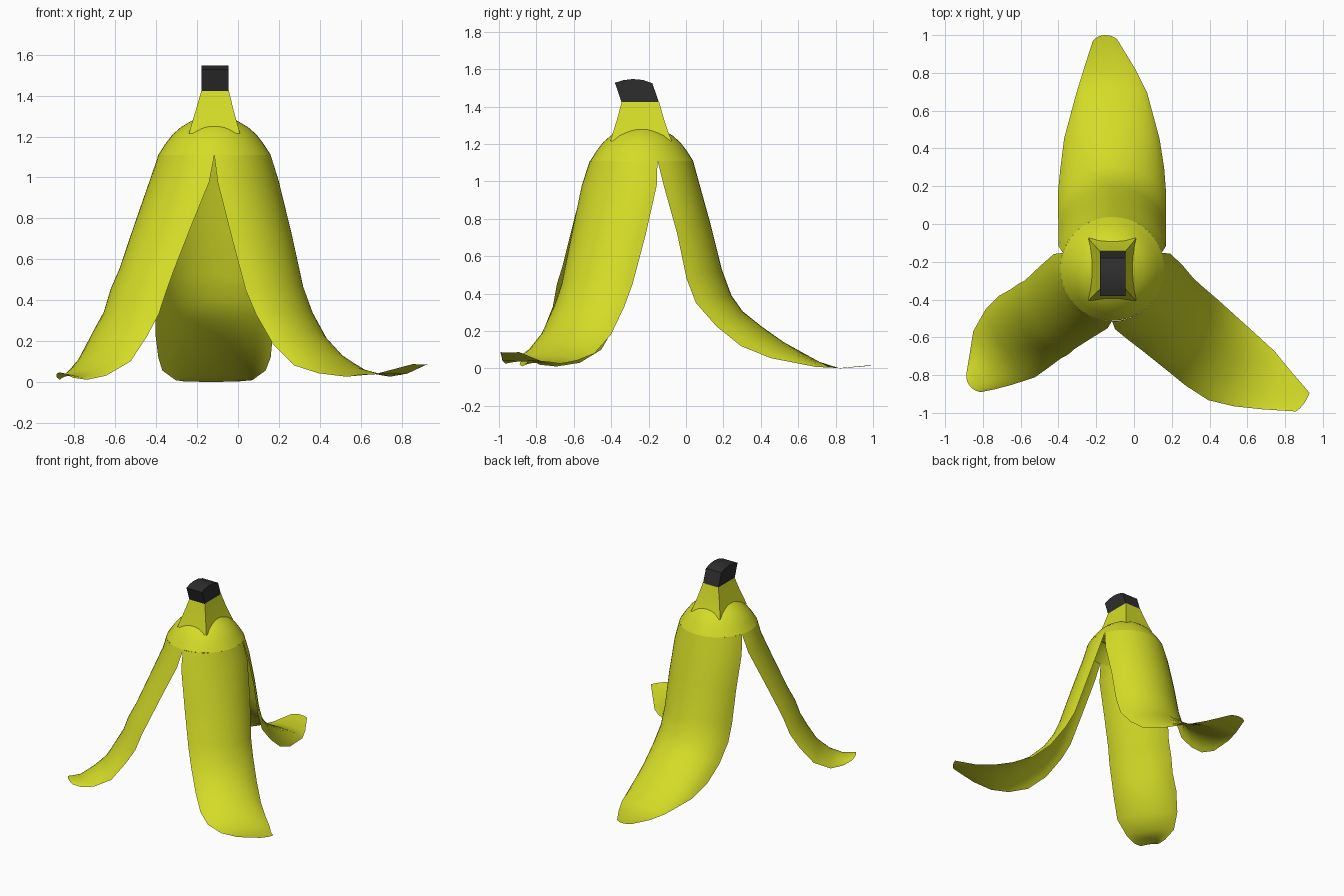
import bpy
import math
from mathutils import Vector

CX, CY = -0.115, -0.237      # axis of the cap


def material(name, colour):
    m = bpy.data.materials.new(name)
    m.diffuse_color = (*colour, 1)
    return m


YELLOW = material("banana yellow", (0.66, 0.72, 0.02))
DARK = material("stem black", (0.027, 0.027, 0.027))


def loft(name, rows, mat, closed=False, caps=False, angle=40):
    """Skin a list of equally long point rows, from top to bottom."""
    n = len(rows[0])
    verts = [p for r in rows for p in r]
    faces = []
    for i in range(len(rows) - 1):
        for j in range(n if closed else n - 1):
            k = (j + 1) % n
            faces.append((i * n + j, (i + 1) * n + j, (i + 1) * n + k, i * n + k))
    if caps:
        faces.append(tuple(range(n)))
        faces.append(tuple(reversed(range(len(verts) - n, len(verts)))))
    me = bpy.data.meshes.new(name)
    me.from_pydata(verts, [], faces)
    me.materials.append(mat)
    ob = bpy.data.objects.new(name, me)
    bpy.context.collection.objects.link(ob)
    bpy.ops.object.select_all(action='DESELECT')
    ob.select_set(True)
    bpy.context.view_layer.objects.active = ob
    bpy.ops.object.shade_smooth_by_angle(angle=math.radians(angle))
    return ob


def peel(name, azimuth, half, rows, n=16):
    """Peel flap. Row: ridge distance, ridge z, edge distance, edge z, two edge offsets."""
    az, A = math.radians(azimuth), math.radians(half)
    d = Vector((math.cos(az), math.sin(az), 0))
    s = Vector((-d.y, d.x, 0))
    up, axis = Vector((0, 0, 1)), Vector((CX, CY, 0))
    grid = []
    for mu, mz, eu, ez, w0, w1 in rows:
        line = []
        for j in range(n + 1):
            a = A * (2 * j / n - 1)
            k = (math.cos(a) - math.cos(A)) / (1 - math.cos(A))
            w = (w0 + w1) / 2 + (w1 - w0) / 2 * math.sin(a) / math.sin(A)
            line.append(axis + d * (eu + (mu - eu) * k) + s * w + up * (ez + (mz - ez) * k))
        grid.append(line)
    return loft(name, grid, YELLOW, angle=60)


# Three flaps hanging from the cap
peel("back_peel", 90, 72, [
    (.275, 1.11, .085, 1.11, -.262, .262),
    (.305, 1.00, .12, .97, -.284, .284),
    (.37, .765, .19, .72, -.285, .285),
    (.43, .525, .24, .48, -.285, .285),
    (.48, .39, .29, .35, -.285, .287),
    (.54, .305, .40, .225, -.285, .288),
    (.64, .225, .53, .12, -.275, .275),
    (.76, .14, .69, .055, -.25, .255),
    (.95, .035, .93, .008, -.185, .19),
    (1.06, .0, 1.06, .002, -.12, .15),
    (1.237, .015, 1.20, .015, -.035, .105)])

peel("right_peel", -36, 54, [
    (.275, 1.11, .162, 1.11, -.225, .222),
    (.305, 1.00, .20, .98, -.25, .245),
    (.39, .745, .285, .72, -.255, .235),
    (.475, .48, .375, .45, -.257, .212),
    (.53, .35, .44, .33, -.26, .205),
    (.60, .25, .55, .18, -.265, .196),
    (.71, .155, .68, .08, -.272, .182),
    (.83, .075, .82, .042, -.264, .167),
    (.95, .04, .95, .025, -.21, .152),
    (1.09, .038, 1.08, .04, -.135, .118),
    (1.24, .085, 1.23, .087, -.04, .083)])

peel("left_peel", 216, 54, [
    (.275, 1.11, .162, 1.11, -.222, .222),
    (.305, 1.00, .205, .98, -.245, .24),
    (.40, .78, .31, .76, -.235, .232),
    (.495, .565, .41, .545, -.222, .226),
    (.55, .46, .455, .45, -.228, .23),
    (.585, .36, .50, .33, -.228, .224),
    (.64, .26, .57, .225, -.237, .225),
    (.71, .14, .67, .10, -.22, .224),
    (.80, .055, .79, .03, -.165, .185),
    (.89, .03, .88, .01, -.075, .15),
    (.975, .045, .945, .02, -.01, .12)])

# Domed cap, turned around its axis
dome = [(.06, 1.30), (.115, 1.275), (.165, 1.245), (.205, 1.21), (.24, 1.165), (.275, 1.11)]
loft("cap", [[(CX + r * math.cos(t), CY + r * math.sin(t), z)
              for t in (math.tau * j / 40 for j in range(40))] for r, z in dome],
     YELLOW, closed=True)


def rect(x, y, hx, hy, z):
    return [(x - hx, y - hy, z), (x + hx, y - hy, z), (x + hx, y + hy, z), (x - hx, y + hy, z)]


# Four-sided neck flaring into the cap
loft("neck", [rect(-.112, -.244, .067, .1, 1.425),
              rect(-.114, -.243, .092, .126, 1.33),
              rect(-.115, -.242, .115, .152, 1.25),
              rect(-.115, -.240, .125, .165, 1.215)],
     YELLOW, closed=True, caps=True)

# Slanted dark stem with an arched top: side outline pushed across x
side = [(-.344, 1.42), (-.144, 1.42), (-.18, 1.525), (-.23, 1.542),
        (-.285, 1.547), (-.335, 1.541), (-.38, 1.527)]
loft("stem", [[(x, y, z) for y, z in side] for x in (-.046, -.179)],
     DARK, closed=True, caps=True)
